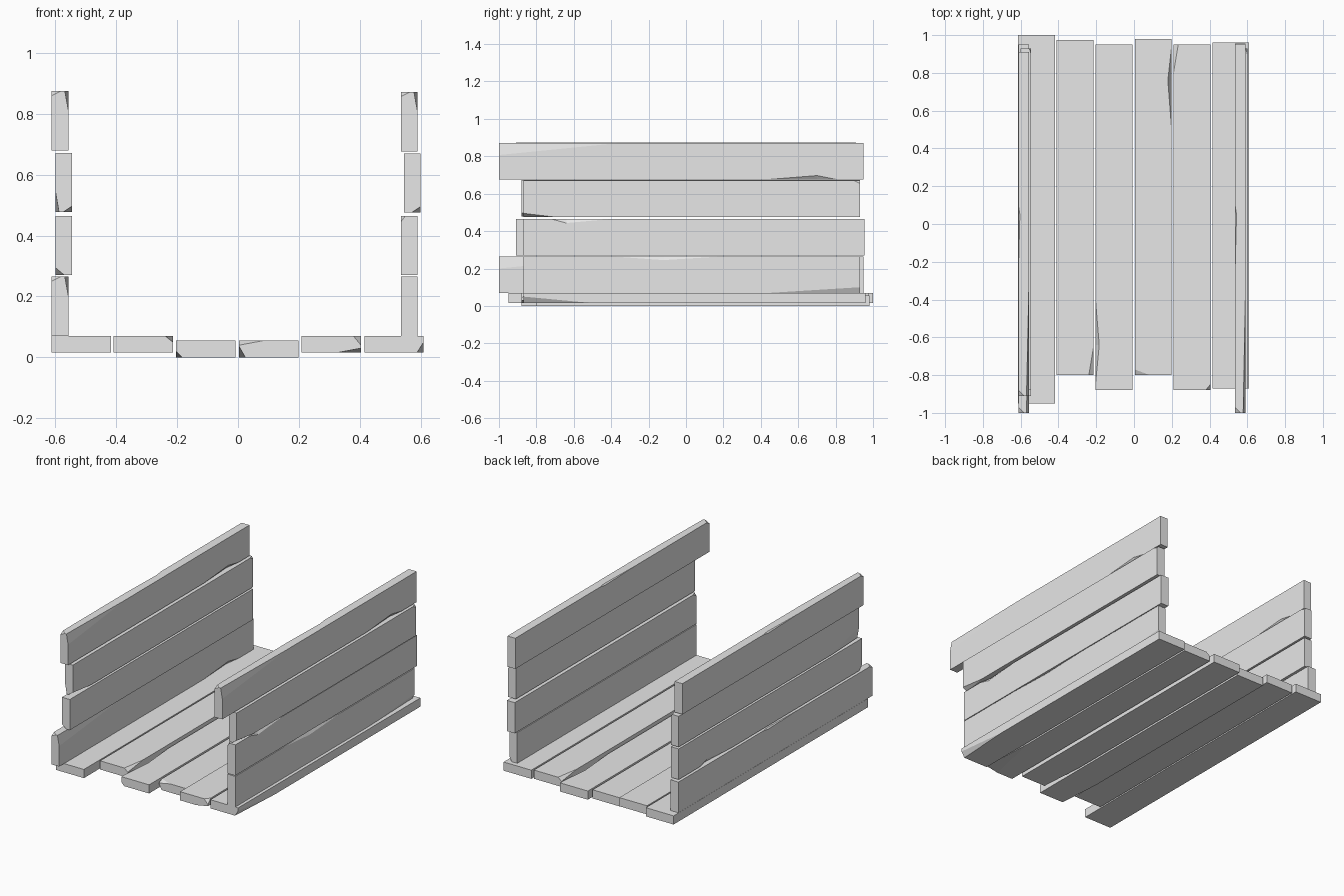
import bpy
import bmesh
from mathutils import Vector

WIDTH, THICK = 0.195, 0.055

default_cube = bpy.data.objects.get("Cube")
if default_cube:
    bpy.data.objects.remove(default_cube, do_unlink=True)

# Plain grey for every board
grey = bpy.data.materials.new("plain_grey")
grey.use_nodes = True
grey_colour = (0.8, 0.8, 0.8, 1)
grey.diffuse_color = grey_colour
grey.node_tree.nodes["Principled BSDF"].inputs["Base Color"].default_value = grey_colour


def add_object(name, bm):
    bmesh.ops.recalc_face_normals(bm, faces=bm.faces)
    mesh = bpy.data.meshes.new(name)
    bm.to_mesh(mesh)
    bm.free()
    mesh.materials.append(grey)
    obj = bpy.data.objects.new(name, mesh)
    bpy.context.collection.objects.link(obj)
    return obj


def make_cutter(corner, side_x, side_z, start, peak, stop, cut_x, cut_z):
    """Wedge that splits a splinter off one long edge of a board."""
    if peak == stop:  # run past the board end so the splinter opens there
        peak = stop = start + (peak - start) * 1.2
        cut_x, cut_z = cut_x * 1.2, cut_z * 1.2
    x, z = corner
    points = [
        (x, start, z),
        (x, stop, z),
        (x - side_x * cut_x, peak, z),
        (x, peak, z - side_z * cut_z),
        (x + side_x * THICK, peak, z + side_z * THICK),
    ]
    bm = bmesh.new()
    for point in set(points):
        bm.verts.new(point)
    bmesh.ops.convex_hull(bm, input=bm.verts)
    return add_object("splinter_cutter", bm)


def board(name, left, bottom, size_x, size_z, front, back, chips):
    """Box running front to back, with splinters cut from its edges."""
    bm = bmesh.new()
    bmesh.ops.create_cube(bm, size=1)
    size = Vector((size_x, back - front, size_z))
    centre = Vector((left, front, bottom)) + size / 2
    for vert in bm.verts:
        vert.co = vert.co * size + centre
    obj = add_object(name, bm)
    for side_x, side_z, start, peak, stop, cut_x, cut_z in chips:
        corner = (left + size_x * (side_x > 0), bottom + size_z * (side_z > 0))
        ends = {"front": front, "back": back}
        peak, stop = ends.get(peak, peak), ends.get(stop, stop)
        if start == "near":  # short chip on the very corner
            start = stop + (0.03 if stop == front else -0.03)
        cutter = make_cutter(corner, side_x, side_z, start, peak, stop, cut_x, cut_z)
        cut = obj.modifiers.new("splinter", "BOOLEAN")
        cut.operation = "DIFFERENCE"
        cut.solver = "EXACT"
        cut.object = cutter
        bpy.context.view_layer.objects.active = obj
        bpy.ops.object.modifier_apply(modifier=cut.name)
        bpy.data.objects.remove(cutter, do_unlink=True)
    return obj


L, R, DOWN, UP = -1, 1, -1, 1


def end_chip(side_x, side_z, start, end, cut_x, cut_z):
    return (side_x, side_z, start, end, end, cut_x, cut_z)


# Wear pattern shared by the top boards and the lowest right board
worn = [
    end_chip(R, UP, -0.35, "front", 0.012, 0.065),
    end_chip(L, UP, "near", "front", 0.03, 0.015),
    (L, UP, -0.25, 0.05, 0.1, 0.008, 0.008),
    (R, DOWN, 0.45, 0.7, 0.8, 0.015, 0.02),
]
# Wear pattern shared by the third boards
split = [
    end_chip(R, DOWN, -0.7, "front", 0.03, 0.02),
    end_chip(R, UP, "near", "back", 0.01, 0.015),
]
cracked = [
    (R, UP, -0.72, -0.64, -0.4, 0.015, 0.022),
    end_chip(L, UP, "near", "front", 0.015, 0.02),
]

# Left wall, bottom to top
left_wall = [
    ("lowest", 0.535, 0.07, -0.87, 0.93, [
        (R, UP, -0.4, -0.12, 0.2, 0.01, 0.02),
        end_chip(R, DOWN, 0.45, "back", 0.015, 0.03)]),
    ("lower", 0.535, 0.27, -0.87, 0.955, cracked),
    ("upper", 0.545, 0.475, -0.87, 0.93, split),
    ("top", 0.535, 0.677, -1, 0.95, worn),
]
# Right wall, bottom to top
right_wall = [
    ("lowest", -0.612, 0.07, -1, 0.95, worn),
    ("lower", -0.6, 0.27, -0.91, 0.93, [
        end_chip(L, DOWN, "near", "front", 0.03, 0.025),
        (L, DOWN, 0.4, 0.64, 0.72, 0.015, 0.022)]),
    ("upper", -0.6, 0.477, -0.88, 0.93, split + [
        end_chip(L, DOWN, -0.6, "front", 0.012, 0.07)]),
    ("top", -0.612, 0.68, -0.91, 0.91, worn),
]
for side, wall in (("left", left_wall), ("right", right_wall)):
    for level, x, z, front, back, chips in wall:
        board(f"{side}_wall_{level}_board", x, z, THICK, WIDTH, front, back, chips)

# Floor, from the right wall to the left wall
floor = [
    ("right_outer", -0.613, 0.015, -0.95, 1, []),
    ("right_middle", -0.409, 0.015, -0.8, 0.975, [
        end_chip(R, UP, -0.65, "front", 0.025, 0.02)]),
    ("right_inner", -0.204, 0, -0.88, 0.95, [
        (L, UP, -0.85, -0.64, -0.4, 0.02, 0.03),
        end_chip(L, DOWN, -0.6, "front", 0.02, 0.02)]),
    ("left_inner", 0.004, 0, -0.8, 0.98, [
        (R, UP, 0.5, 0.76, 0.94, 0.02, 0.035),
        end_chip(L, UP, "near", "front", 0.08, 0.015),
        end_chip(L, DOWN, -0.5, "front", 0.02, 0.035)]),
    ("left_middle", 0.209, 0.015, -0.88, 0.95, [
        end_chip(L, UP, 0.8, "back", 0.025, 0.02),
        end_chip(R, UP, "near", "front", 0.025, 0.03),
        end_chip(R, DOWN, -0.5, "front", 0.08, 0.015)]),
    ("left_outer", 0.415, 0.015, -0.87, 0.96, [
        end_chip(R, DOWN, -0.5, "front", 0.022, 0.035)]),
]
for place, x, z, front, back, chips in floor:
    board(f"floor_{place}_board", x, z, WIDTH, THICK, front, back, chips)
